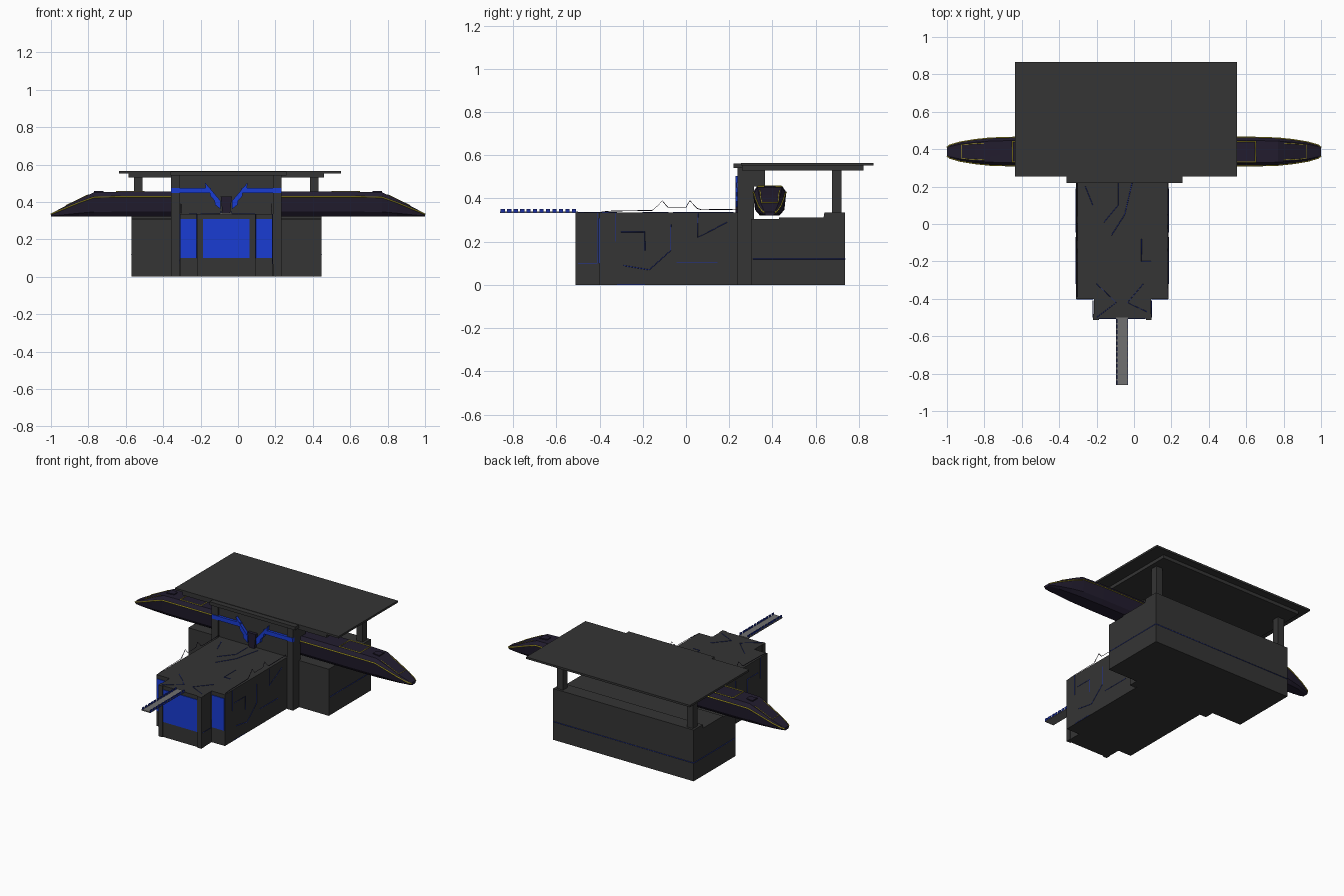
import bpy, bmesh

if "Cube" in bpy.data.objects:
    bpy.data.objects.remove(bpy.data.objects["Cube"])

CX = -0.0625  # symmetry axis of the station


def material(name, rgb):
    m = bpy.data.materials.new(name)
    m.diffuse_color = (*rgb, 1)
    m.use_nodes = True
    m.node_tree.nodes["Principled BSDF"].inputs["Base Color"].default_value = m.diffuse_color
    return m


DARK = material("dark_grey", (0.035, 0.035, 0.035))
METAL = material("walkway_grey", (0.16, 0.16, 0.16))
BLUE = material("blue", (0.01, 0.045, 0.65))
LINE = material("line_blue", (0.012, 0.03, 0.35))
HULL = material("hull", (0.016, 0.012, 0.028))
YELLOW = material("yellow", (0.6, 0.5, 0.03))


def finish(name, bm, mat):
    bmesh.ops.recalc_face_normals(bm, faces=bm.faces)
    me = bpy.data.meshes.new(name)
    bm.to_mesh(me)
    bm.free()
    ob = bpy.data.objects.new(name, me)
    bpy.context.collection.objects.link(ob)
    me.materials.append(mat)
    return ob


def box(name, x, y, z, mat=DARK):
    bm = bmesh.new()
    bmesh.ops.create_cube(bm, size=1)
    for v in bm.verts:
        v.co = [(r[0] + r[1]) / 2 + c * (r[1] - r[0]) for c, r in zip(v.co, (x, y, z))]
    return finish(name, bm, mat)


def prism(name, pts, axis, lo, hi, mat=DARK):
    """Extrude a flat outline along one axis (0=x, 1=y, 2=z)."""
    bm = bmesh.new()
    rings = []
    for d in (lo, hi):
        rings.append([bm.verts.new((*p[:axis], d, *p[axis:])) for p in pts])
        bm.faces.new(rings[-1])
    n = len(pts)
    for i in range(n):
        j = (i + 1) % n
        bm.faces.new((rings[0][i], rings[0][j], rings[1][j], rings[1][i]))
    return finish(name, bm, mat)


def lines(name, paths, radius, mat, closed=False):
    cu = bpy.data.curves.new(name, 'CURVE')
    cu.dimensions = '3D'
    cu.bevel_depth = radius
    cu.bevel_resolution = 0
    for path in paths:
        s = cu.splines.new('POLY')
        s.points.add(len(path) - 1)
        for p, co in zip(s.points, path):
            p.co = (*co, 1)
        s.use_cyclic_u = closed
    ob = bpy.data.objects.new(name, cu)
    bpy.context.collection.objects.link(ob)
    cu.materials.append(mat)


def pair(lo, hi):
    """An x range and its mirror about the station axis."""
    return (lo, hi), (2 * CX - hi, 2 * CX - lo)


# Front hall with a narrower porch
prism("front_hall", [(-0.31, 0.26), (-0.31, -0.40), (-0.215, -0.40), (-0.215, -0.505),
                     (0.09, -0.505), (0.09, -0.40), (0.185, -0.40), (0.185, 0.26)], 2, 0, 0.335)
box("centre_window", (-0.187, 0.062), (-0.509, -0.50), (0.10, 0.31), BLUE)
for x in pair(0.094, 0.182):
    box("flank_window", x, (-0.404, -0.39), (0.10, 0.31), BLUE)
for x in pair(0.063, 0.093):
    box("porch_column", x, (-0.512, -0.48), (0, 0.335))

# Rear building: side-profile with a raised back wall, and platform curb
prism("rear_building", [(0.30, 0), (0.735, 0), (0.735, 0.335), (0.64, 0.335), (0.635, 0.305),
                        (0.30, 0.305)], 0, -0.57, 0.447)
box("platform_curb", (-0.57, 0.447), (0.43, 0.636), (0.30, 0.311))
belt = 0.12
lines("belt_line", [[(-0.571, 0.31, belt), (-0.571, 0.736, belt), (0.448, 0.736, belt),
                     (0.448, 0.31, belt)]], 0.002, LINE)

# Gate tower with side pilasters and canopy supports
box("gate_wall", (-0.335, 0.21), (0.25, 0.31), (0, 0.54))
for x in pair(0.187, 0.232):
    box("gate_pilaster", x, (0.238, 0.315), (0, 0.54))
    box("gate_bracket", x, (0.31, 0.365), (0.455, 0.54))
for x in pair(0.385, 0.43):
    box("canopy_post", x, (0.675, 0.72), (0.33, 0.54))

# Canopy: top sheet, stepped-in lower slab, small front eave
box("canopy_sheet", (-0.635, 0.55), (0.254, 0.867), (0.552, 0.565))
box("canopy_slab", (-0.585, 0.46), (0.26, 0.82), (0.53, 0.553))
box("canopy_eave", (-0.36, 0.26), (0.22, 0.32), (0.54, 0.562))

# Blue stripe and abstract angled fins over the entrance
for i, x in enumerate(pair(0.02, 0.232)):
    box("gate_stripe", x, (0.234, 0.252), (0.448, 0.475), BLUE)
for side in (-1, 1):
    for k in range(3):
        w, h = 0.115 - 0.025 * k, 0.505 - 0.045 * k
        outline = [(0.03, 0.405 - 0.012 * k), (w, h), (w - 0.005, h - 0.03), (0.03, 0.385 - 0.012 * k)]
        prism("gate_fin", [(CX + side * a, b) for a, b in outline], 1, 0.23, 0.252, BLUE)
prism("gate_keystone", [(CX - 0.03, 0.43), (CX + 0.03, 0.43), (CX + 0.02, 0.335),
                        (CX - 0.02, 0.335)], 1, 0.23, 0.252, HULL)

# Walkway with ribbed edge rails
box("walkway", (-0.097, -0.033), (-0.86, -0.50), (0.333, 0.340), METAL)
for x in pair(-0.036, -0.031):
    for i in range(12):
        y = -0.858 + 0.03 * i
        box("walkway_rib", x, (y, y + 0.02), (0.336, 0.352), LINE)

# Zigzag trim along both roof edges
zig = [(-0.39, 0.338), (-0.34, 0.342), (-0.155, 0.345), (-0.13, 0.368), (-0.145, 0.35), (-0.11, 0.39),
       (-0.085, 0.36), (0, 0.36), (0.018, 0.39), (0.05, 0.355), (0.07, 0.348), (0.24, 0.35)]
lines("roof_trim", [[(x, y, z) for y, z in zig] for x in (-0.305, 0.18)], 0.0018, HULL)

# Circuit-like surface lines on walls and roof
wall = [[(-0.41, 0.335), (-0.41, 0.10), (-0.50, 0.10)], [(-0.325, 0.335), (-0.325, 0.20)],
        [(-0.30, 0.245), (-0.19, 0.245), (-0.19, 0.16)], [(-0.32, 0.003), (-0.19, 0.003)],
        [(-0.045, 0.105), (0.145, 0.105)], [(0.055, 0.33), (0.055, 0.22), (0.19, 0.29)],
        [(-0.29, 0.09), (-0.17, 0.07), (-0.07, 0.16), (-0.07, 0.28)]]
for name, x, xp in (("right", 0.186, 0.094), ("left", -0.311, -0.219)):
    lines(name + "_wall_lines", [[(xp if y < -0.405 else x, y, z) for y, z in p] for p in wall],
          0.0018, LINE)
roof = [[(-0.085, 0.22), (-0.085, 0.10), (-0.16, 0.01)], [(-0.01, 0.22), (-0.05, 0.05), (-0.12, -0.06)],
        [(0.04, -0.08), (0.04, -0.20), (0.09, -0.20)], [(-0.2, -0.32), (-0.095, -0.42), (-0.2, -0.5)],
        [(0.05, -0.32), (-0.035, -0.42), (0.07, -0.47)], [(-0.26, 0.2), (-0.22, 0.1)]]
lines("roof_lines", [[(x, y, 0.336) for x, y in p] for p in roof], 0.0018, LINE)

# Train: octagonal section lofted through mirrored stations
TY, TZ = 0.387, 0.321
half = [(1.0, 0.30, 0.017), (0.985, 0.45, 0.025), (0.93, 0.66, 0.053), (0.85, 0.83, 0.094),
        (0.77, 0.94, 0.13), (0.62, 1.0, 0.134)]
stations = [(-x, w, h) for x, w, h in half] + half[::-1]
section = [(0.045, 0), (0.068, 0.2), (0.077, 0.8), (0.060, 1), (-0.060, 1), (-0.077, 0.8),
           (-0.068, 0.2), (-0.045, 0)]
rings = [[(x, TY + a * w, TZ + b * h) for a, b in section] for x, w, h in stations]
bm = bmesh.new()
vr = [[bm.verts.new(p) for p in r] for r in rings]
for r0, r1 in zip(vr, vr[1:]):
    for i in range(8):
        j = (i + 1) % 8
        bm.faces.new((r0[i], r0[j], r1[j], r1[i]))
bm.faces.new(vr[0])
bm.faces.new(vr[-1])
finish("train_body", bm, HULL)
lines("train_side_line", [[r[i] for r in rings] for i in (2, 5)], 0.0035, YELLOW)

# Train roof frames, hatches and nose outlines
zt = TZ + 0.134
frames = [[(s * a, TY + b, zt) for a, b in ((0.5, -0.055), (0.65, -0.055), (0.65, 0.055), (0.5, 0.055))]
          for s in (-1, 1)]
lines("train_roof_frame", frames, 0.004, YELLOW, True)
for s in (-1, 1):
    prism("train_roof_hatch", [(s * 0.72, TY - 0.018), (s * 0.77, TY - 0.026), (s * 0.77, TY + 0.026),
                               (s * 0.72, TY + 0.018)], 2, zt - 0.015, zt + 0.003, HULL)
    lines("train_nose_line", [[(s * 0.80, TY + 0.045, TZ + 0.118), (s * 0.92, TY + 0.038, TZ + 0.060),
                               (s * 0.92, TY - 0.038, TZ + 0.060), (s * 0.80, TY - 0.045, TZ + 0.118)]],
          0.002, YELLOW)
